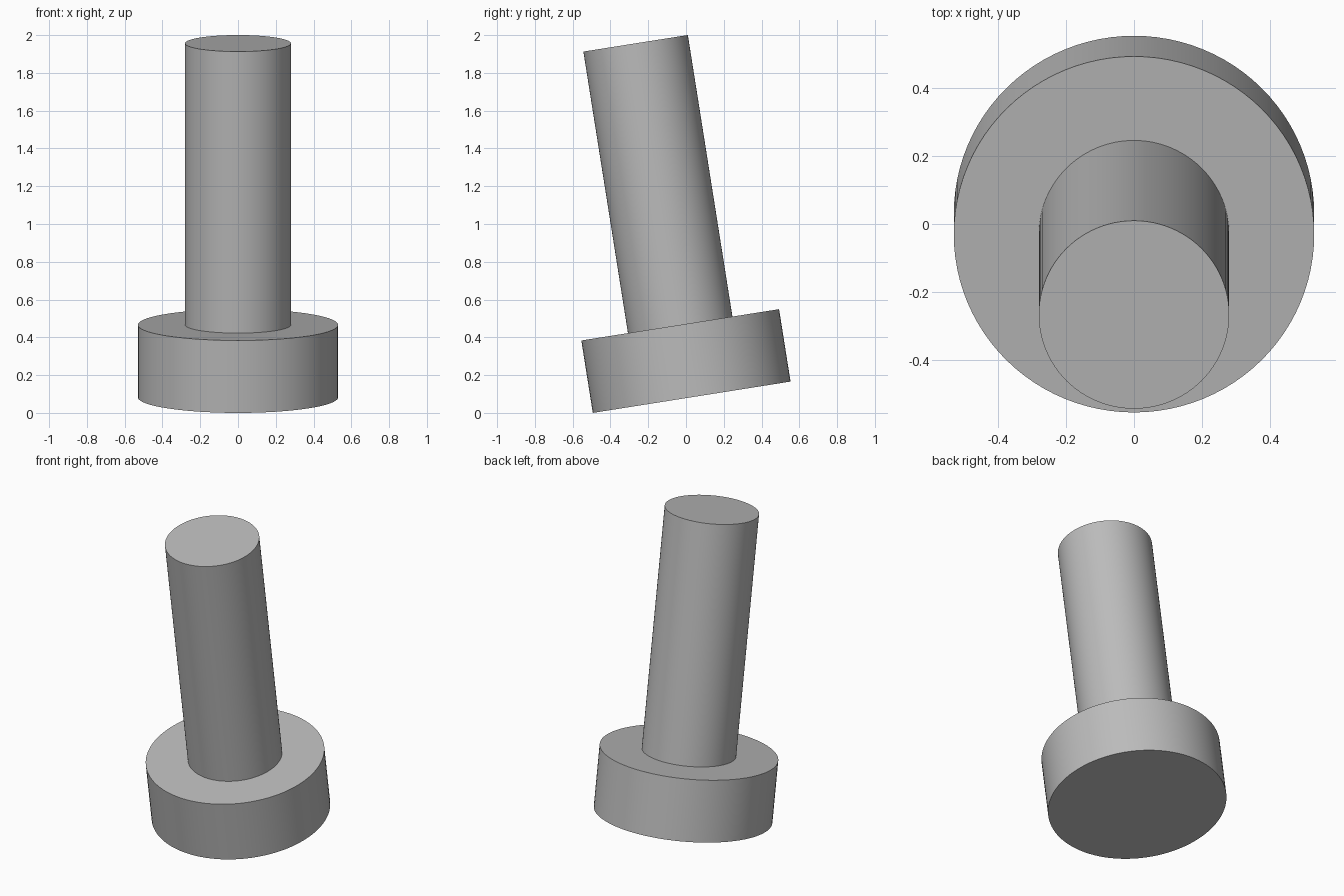
import bpy
import math
from mathutils import Matrix

cube = bpy.data.objects.get("Cube")
if cube:
    bpy.data.objects.remove(cube, do_unlink=True)

# Plain grey metal
grey = bpy.data.materials.new("grey metal")
grey.use_nodes = True
colour = (0.5, 0.5, 0.5, 1)
grey.diffuse_color = colour
grey.node_tree.nodes["Principled BSDF"].inputs["Base Color"].default_value = colour

# The whole bolt leans forward about the centre of its underside
TILT = math.radians(9)
HEAD_R, HEAD_H = 0.53, 0.388
SHAFT_R, LENGTH = 0.28, 1.897
lean = Matrix.Translation((0, 0.03, HEAD_R * math.sin(TILT))) @ Matrix.Rotation(TILT, 4, 'X')


def cylinder(name, radius, bottom, top):
    bpy.ops.mesh.primitive_cylinder_add(vertices=96, radius=radius, depth=top - bottom)
    obj = bpy.context.object
    obj.name = name
    obj.data.materials.append(grey)
    bpy.ops.object.shade_smooth_by_angle(angle=math.radians(30))
    obj.matrix_world = lean @ Matrix.Translation((0, 0, (bottom + top) / 2))
    return obj


# Wide round head below, long shaft above
cylinder("head", HEAD_R, 0, HEAD_H)
cylinder("shaft", SHAFT_R, HEAD_H, LENGTH)
